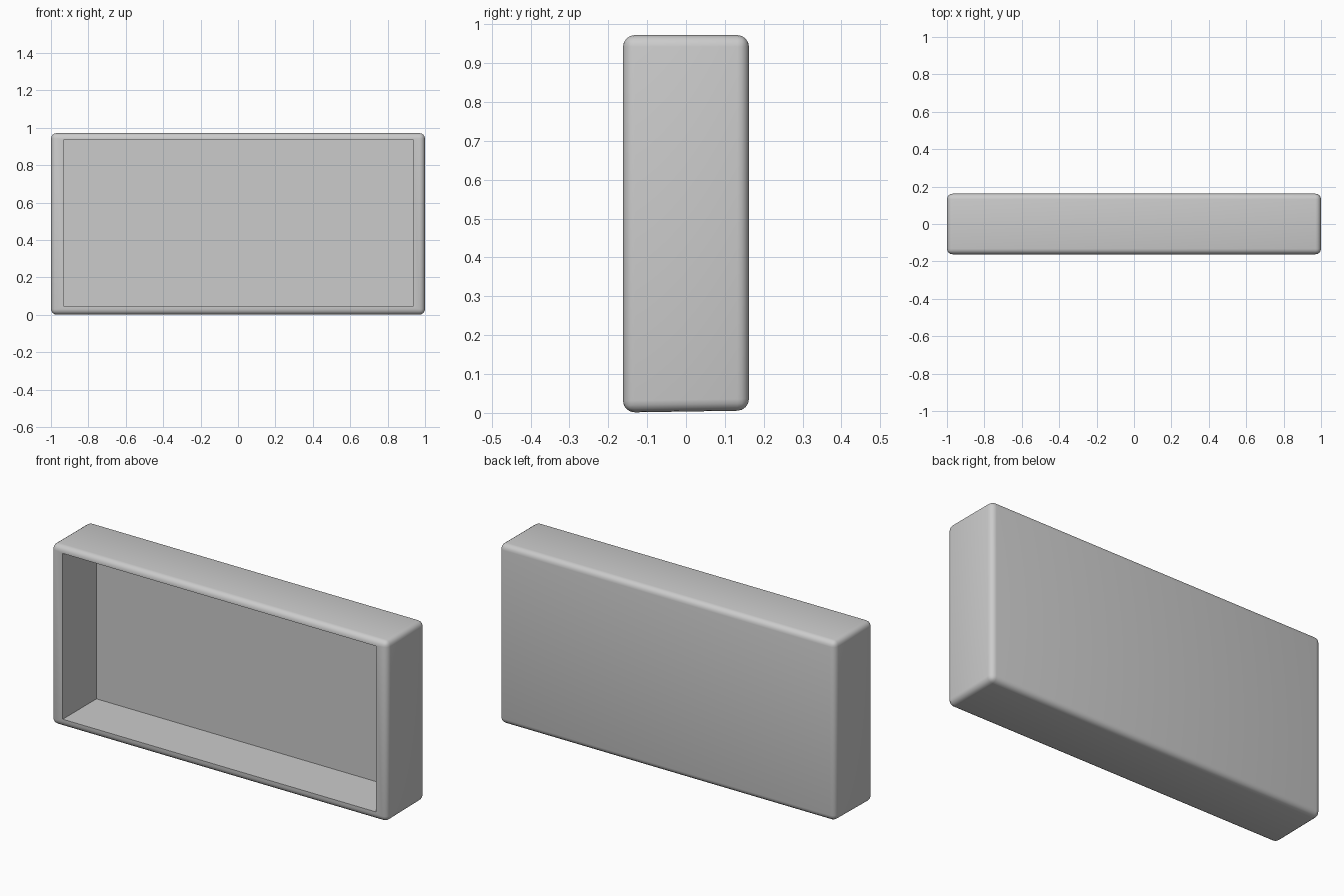
import bpy, bmesh
from mathutils import Vector

if "Cube" in bpy.data.objects:
    bpy.data.objects.remove(bpy.data.objects["Cube"])

W, D, H = 1.0, 0.162, 0.972      # half width, half depth, height
X0, X1, Z0, Z1 = -0.93, 0.935, 0.045, 0.937   # front opening
BACK = 0.125                     # y of the cavity's back wall

bm = bmesh.new()

# Outer shell: a box whose underside rises very slightly toward the back
bmesh.ops.create_cube(bm, size=2)
for v in bm.verts:
    low = 0.001 if v.co.y < 0 else 0.006
    v.co = Vector((v.co.x * W, v.co.y * D, H if v.co.z > 0 else low))

# Softly rounded edges
bmesh.ops.bevel(bm, geom=bm.edges[:], offset=0.03, offset_type='OFFSET',
                segments=4, profile=0.5, affect='EDGES', clamp_overlap=True)
bm.normal_update()


def fit_opening(face, y):
    """Move the corners of a quad to the opening rectangle at depth y."""
    for v in face.verts:
        v.co = Vector((X0 if v.co.x < 0 else X1, y, Z0 if v.co.z < 0.5 else Z1))


# Front rim, then the recess pushed in behind it
front = max((f for f in bm.faces if f.normal.y < -0.99), key=lambda f: f.calc_area())
bmesh.ops.inset_individual(bm, faces=[front], thickness=0.003)
fit_opening(front, -D)
recess = bmesh.ops.extrude_discrete_faces(bm, faces=[front])["faces"][0]
fit_opening(recess, BACK)

bmesh.ops.recalc_face_normals(bm, faces=bm.faces[:])
mesh = bpy.data.meshes.new("open_box")
bm.to_mesh(mesh)
bm.free()

box = bpy.data.objects.new("open_box", mesh)
bpy.context.collection.objects.link(box)
bpy.context.view_layer.objects.active = box
box.select_set(True)
bpy.ops.object.shade_smooth_by_angle(angle=0.6)
